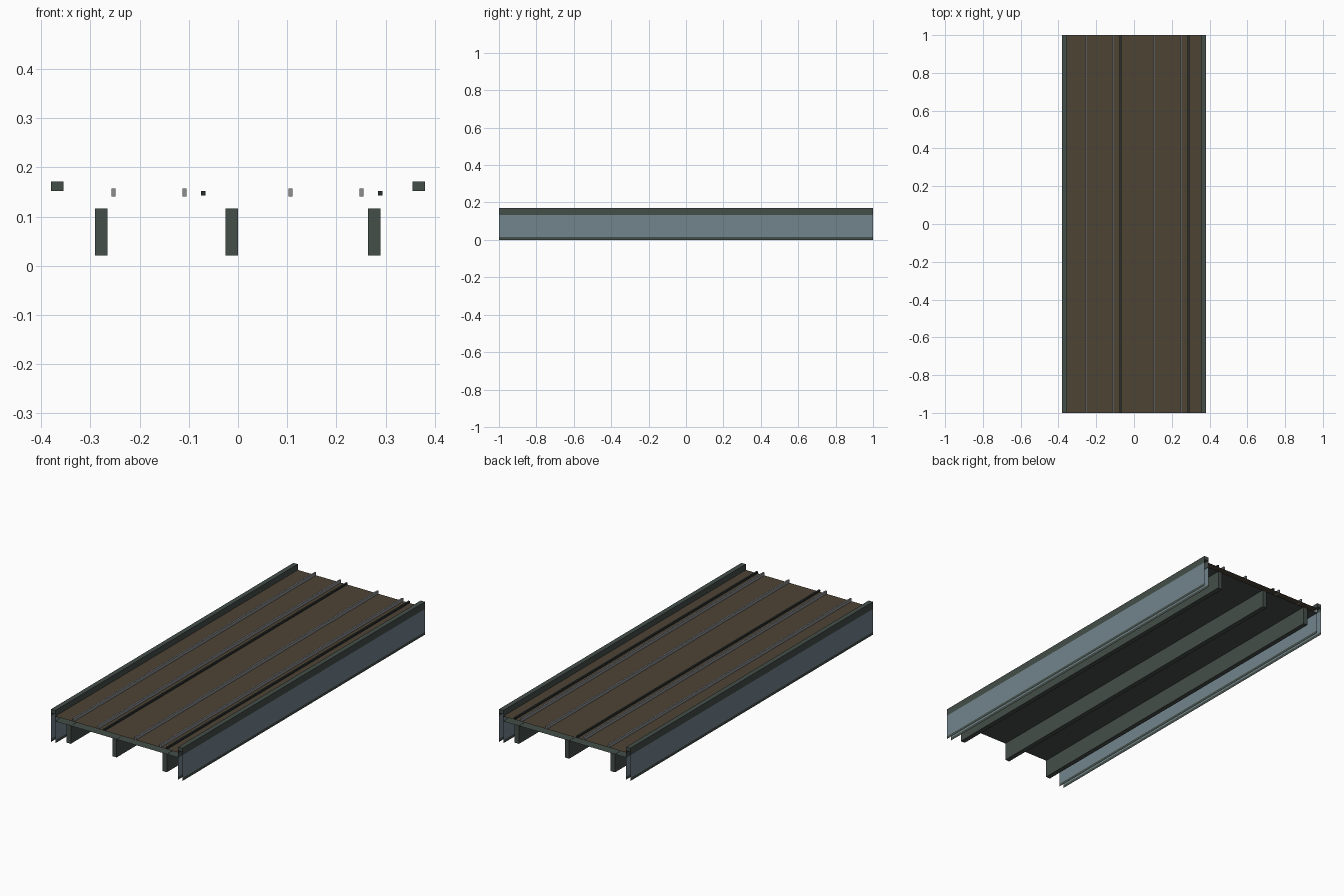
import bpy, bmesh

if "Cube" in bpy.data.objects:
    bpy.data.objects.remove(bpy.data.objects["Cube"])


def srgb(r, g, b):
    f = lambda c: (c / 255 / 12.92) if c < 10 else ((c / 255 + 0.055) / 1.055) ** 2.4
    return (f(r), f(g), f(b), 1)


def material(name, rgb):
    m = bpy.data.materials.new(name)
    m.diffuse_color = srgb(*rgb)
    m.use_nodes = True
    m.node_tree.nodes["Principled BSDF"].inputs["Base Color"].default_value = m.diffuse_color
    return m


STEEL = material("dark green steel", (68, 78, 73))
PANEL = material("blue grey panel", (114, 132, 141))
WOOD = material("brown planking", (78, 67, 53))
RAIL = material("rail grey", (140, 142, 144))
CABLE = material("conductor dark", (42, 46, 46))


def bar(name, x0, x1, z0, z1, mat, drop=(), top=None):
    """Full-length bar along y; drop lists face directions left open."""
    bm = bmesh.new()
    bmesh.ops.create_cube(bm, size=1)
    for v in bm.verts:
        v.co.x = x0 if v.co.x < 0 else x1
        v.co.y = -1 if v.co.y < 0 else 1
        v.co.z = z0 if v.co.z < 0 else z1
    bm.normal_update()
    axes = {"x": 0, "y": 1, "z": 2}
    gone = []
    for f in bm.faces:
        if any(abs(f.normal[axes[d]]) > 0.9 for d in drop):
            gone.append(f)
        if top and f.normal.z > 0.9:
            f.material_index = 1
    bmesh.ops.delete(bm, geom=gone, context='FACES')
    me = bpy.data.meshes.new(name)
    bm.to_mesh(me)
    bm.free()
    me.materials.append(mat)
    if top:
        me.materials.append(top)
    ob = bpy.data.objects.new(name, me)
    bpy.context.collection.objects.link(ob)
    return ob


# Deck: open-ended slab, planked on top
bar("deck", -0.357, 0.357, 0.115, 0.141, STEEL, drop="y", top=WOOD)

# Side girders: open-ended web panels, flanges and solid cap
for side, s in (("left", -1), ("right", 1)):
    a, b = sorted((s * 0.355, s * 0.38))
    bar(side + "_girder_web", a, b, 0.015, 0.134, PANEL, drop="yz")
    bar(side + "_girder_bottom_flange", a, b, 0.0, 0.015, STEEL, drop="yz")
    bar(side + "_girder_top_flange", a, b, 0.134, 0.152, STEEL, drop="yz")
    bar(side + "_girder_cap", a, b, 0.152, 0.171, STEEL)

# Beams under the deck
for i, x in enumerate((-0.278, -0.013, 0.277)):
    bar(f"floor_beam_{i + 1}", x - 0.0125, x + 0.0125, 0.021, 0.116, STEEL)

# Running rails
for i, x in enumerate((-0.253, -0.109, 0.107, 0.251)):
    bar(f"rail_{i + 1}", x - 0.004, x + 0.004, 0.141, 0.157, RAIL)

# Conductor rails
for i, x in enumerate((-0.071, 0.289)):
    bar(f"conductor_rail_{i + 1}", x - 0.0045, x + 0.0045, 0.143, 0.152, CABLE)
